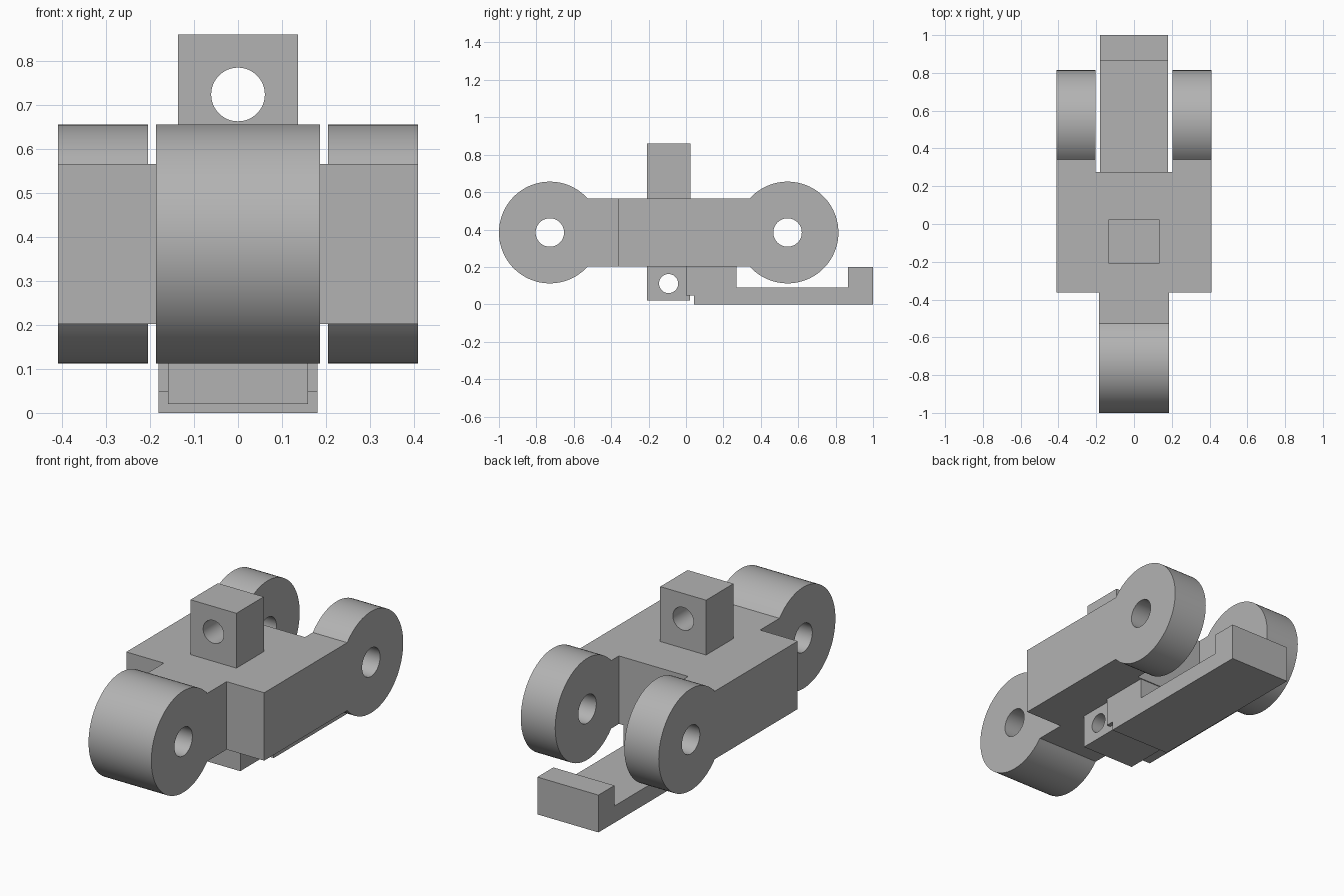
import bpy, bmesh
from math import sin, cos, asin, pi, radians
from mathutils import Matrix

cube = bpy.data.objects.get("Cube")
if cube:
    bpy.data.objects.remove(cube, do_unlink=True)

grey = bpy.data.materials.new("plain_grey")
grey.use_nodes = True
grey.diffuse_color = (0.45, 0.45, 0.45, 1)
grey.node_tree.nodes["Principled BSDF"].inputs["Base Color"].default_value = grey.diffuse_color

# Sideways profiles lie in the YZ plane, frontal ones in the XZ plane
SIDE = Matrix(((0, 0, 1), (1, 0, 0), (0, 1, 0))).to_4x4()
FRONT = Matrix.Rotation(radians(90), 4, 'X')


def circle(cu, cv, r, n=64):
    return [(cu + r * cos(2 * pi * i / n), cv + r * sin(2 * pi * i / n)) for i in range(n)]


def rect(u0, u1, v0, v1):
    return [(u0, v0), (u1, v0), (u1, v1), (u0, v1)]


def extrude(name, outlines, lo, hi, frame=SIDE):
    """Extrude a profile (outer outline, then holes) between two depths."""
    curve = bpy.data.curves.new(name + "_profile", 'CURVE')
    curve.dimensions = '2D'
    curve.fill_mode = 'BOTH'
    curve.extrude = (hi - lo) / 2
    for points in outlines:
        spline = curve.splines.new('POLY')
        spline.points.add(len(points) - 1)
        for p, (u, v) in zip(spline.points, points):
            p.co = (u, v, 0, 1)
        spline.use_cyclic_u = True
    temp = bpy.data.objects.new(name + "_profile", curve)
    bpy.context.collection.objects.link(temp)
    bpy.context.view_layer.update()
    deps = bpy.context.evaluated_depsgraph_get()
    mesh = bpy.data.meshes.new_from_object(temp.evaluated_get(deps))
    bpy.data.objects.remove(temp, do_unlink=True)
    bpy.data.curves.remove(curve)

    bm = bmesh.new()
    bm.from_mesh(mesh)
    bm.transform(frame @ Matrix.Translation((0, 0, (lo + hi) / 2)))
    bmesh.ops.remove_doubles(bm, verts=bm.verts, dist=0.0001)
    bmesh.ops.dissolve_limit(bm, angle_limit=radians(0.5), verts=bm.verts, edges=bm.edges)
    bmesh.ops.recalc_face_normals(bm, faces=bm.faces)
    bm.to_mesh(mesh)
    bm.free()
    mesh.name = name
    mesh.materials.clear()
    mesh.materials.append(grey)
    obj = bpy.data.objects.new(name, mesh)
    bpy.context.collection.objects.link(obj)
    bpy.ops.object.select_all(action='DESELECT')
    obj.select_set(True)
    bpy.context.view_layer.objects.active = obj
    bpy.ops.object.shade_smooth_by_angle(angle=radians(30))
    return obj


# Shared link dimensions
MID, HALF, EYE_R, PIN_R = 0.384, 0.182, 0.272, 0.076
BOTTOM, TOP = MID - HALF, MID + HALF
FRONT_Y, REAR_Y = -0.362, 0.275
INNER, OUTER, EYE_W = 0.205, 0.409, 0.186


def eye(root, centre):
    """Straight neck starting at root that ends in a round eye with a pin hole."""
    d = 1 if centre > root else -1
    a = asin(HALF / EYE_R)
    n = 60
    arc = [(centre - d * EYE_R * cos(t), MID + EYE_R * sin(t))
           for t in (a + (2 * pi - 2 * a) * i / n for i in range(n + 1))]
    return [[(root, BOTTOM), (root, TOP)] + arc, circle(centre, MID, PIN_R)]


# Link: core, single front eye, and two cheeks running into the rear eyes
extrude("link_core", [rect(FRONT_Y, REAR_Y, BOTTOM, TOP)], -INNER, INNER)
extrude("front_eye", eye(FRONT_Y, -0.728), -EYE_W, EYE_W)
cheek = eye(FRONT_Y, 0.543)
extrude("left_cheek", cheek, INNER, OUTER)
extrude("right_cheek", cheek, -OUTER, -INNER)

# Post on top, drilled front to back
extrude("top_post", [rect(-0.136, 0.136, TOP, 0.86), circle(0, 0.724, 0.061)],
        -0.024, 0.208, FRONT)

# Lower block, drilled side to side
extrude("lower_block", [rect(-0.208, 0.022, 0.02, BOTTOM), circle(-0.093, 0.111, 0.051)],
        -0.159, 0.159)

# Hooked foot reaching to the rear
extrude("rear_foot", [[(0, BOTTOM), (0, 0.048), (0.044, 0.048), (0.044, 0), (1, 0),
                       (1, 0.2), (0.865, 0.2), (0.865, 0.09), (0.27, 0.09),
                       (0.27, BOTTOM)]], -0.181, 0.181)
